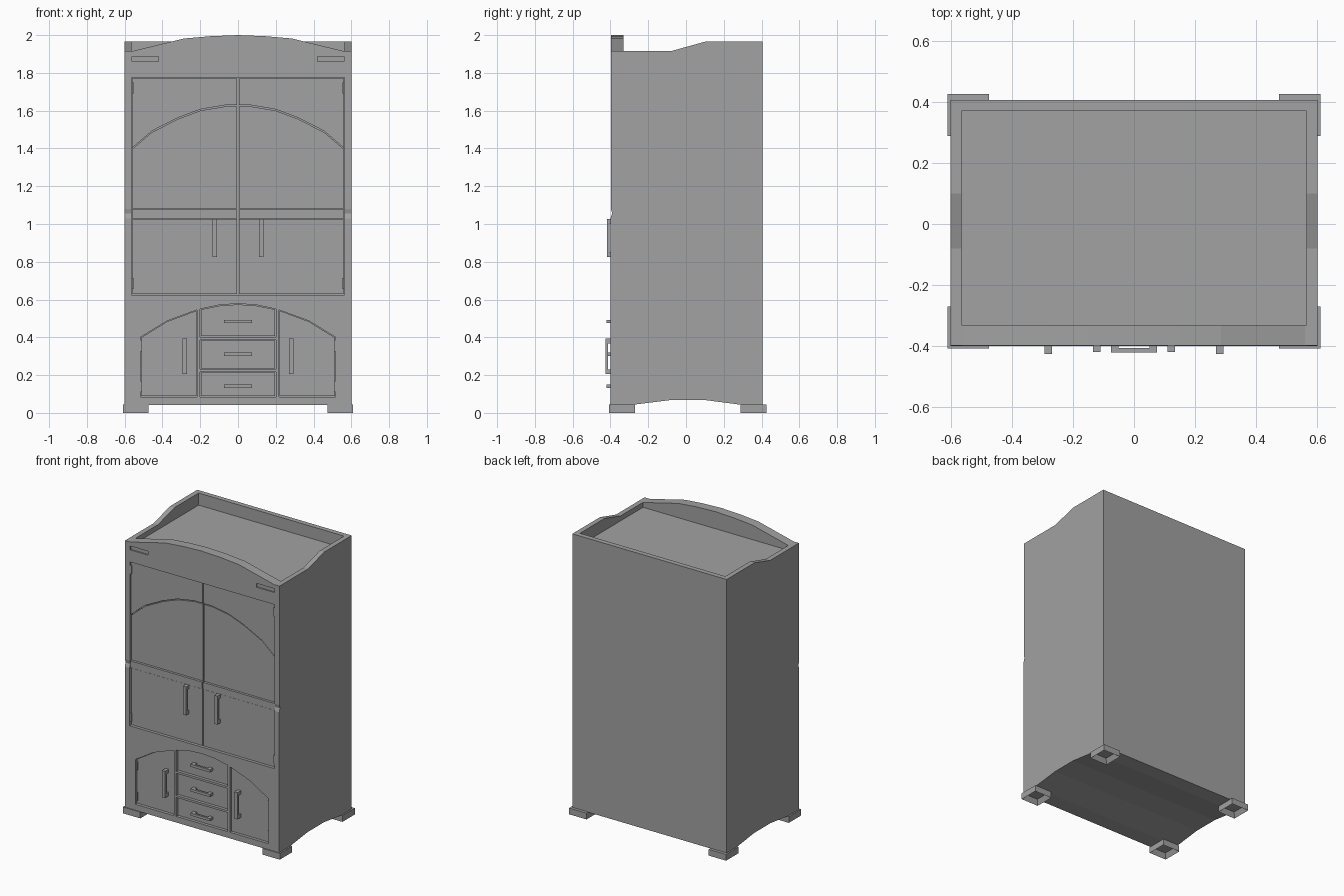
import bpy, bmesh

cube = bpy.data.objects.get("Cube")
if cube:
    bpy.data.objects.remove(cube, do_unlink=True)

grey = bpy.data.materials.new("plain grey")
grey.use_nodes = True
GREY = (0.36, 0.36, 0.36, 1)
grey.diffuse_color = GREY
grey.node_tree.nodes["Principled BSDF"].inputs["Base Color"].default_value = GREY


def finish(name, bm):
    bmesh.ops.recalc_face_normals(bm, faces=bm.faces[:])
    mesh = bpy.data.meshes.new(name)
    bm.to_mesh(mesh)
    bm.free()
    mesh.materials.append(grey)
    obj = bpy.data.objects.new(name, mesh)
    bpy.context.collection.objects.link(obj)
    return obj


def prism(bm, profile, start, end, axis="y"):
    """Extrude a profile: (x, z) along y, or (y, z) along x."""
    def place(p, d):
        return (p[0], d, p[1]) if axis == "y" else (d, p[0], p[1])
    face = bm.faces.new([bm.verts.new(place(p, start)) for p in profile])
    new = bmesh.ops.extrude_face_region(bm, geom=[face])["geom"]
    for v in new:
        if isinstance(v, bmesh.types.BMVert):
            v.co["xyz".index(axis)] = end


def rect(x0, x1, z0, z1):
    return [(x0, z0), (x1, z0), (x1, z1), (x0, z1)]


def flip(profile, side):
    return [(x * side, z) for x, z in profile]


def make(name, profiles, start, end):
    bm = bmesh.new()
    for p in profiles:
        prism(bm, p, start, end)
    return finish(name, bm)


def inset(profile, gap):
    """Pull a convex-ish profile toward its middle by a small gap."""
    xs, zs = [p[0] for p in profile], [p[1] for p in profile]
    cx, cz = (min(xs) + max(xs)) / 2, (min(zs) + max(zs)) / 2
    kx, kz = 1 - 2 * gap / (max(xs) - min(xs)), 1 - 2 * gap / (max(zs) - min(zs))
    return [(cx + (x - cx) * kx, cz + (z - cz) * kz) for x, z in profile]


FRONT, DOOR, NICHE, GAP = -0.4, -0.386, -0.365, 0.004
SIDES = {"right": -1, "left": 1}

# Openings in the front
side_door = [(0.217, 0.085), (0.517, 0.085), (0.517, 0.4), (0.375, 0.487), (0.217, 0.545)]
drawers = {
    "bottom_drawer": rect(-0.2, 0.2, 0.085, 0.217),
    "middle_drawer": rect(-0.2, 0.2, 0.232, 0.387),
    "top_drawer": [(-0.2, 0.402), (0.2, 0.402), (0.2, 0.55), (0.095, 0.572),
                   (0, 0.578), (-0.095, 0.572), (-0.2, 0.55)],
}

# Cabinet body: side profile run across the width
body_profile = [(FRONT, 0.042), (-0.29, 0.042), (-0.08, 0.068), (0.1, 0.068),
                (0.3, 0.042), (0.405, 0.042), (0.405, 1.965), (0.1, 1.965),
                (-0.08, 1.915), (-0.397, 1.915), (-0.397, 1.08), (-0.391, 1.055),
                (FRONT, 1.03)]
bm = bmesh.new()
prism(bm, body_profile, -0.6, 0.6, "x")
body = finish("cabinet_body", bm)

# Cutter: top tray, door openings and slots
bm = bmesh.new()
prism(bm, rect(-0.565, 0.565, 1.88, 2.1), -0.33, 0.37)
prism(bm, rect(-0.563, 0.563, 0.625, 1.775), -0.5, NICHE)
for profile in drawers.values():
    prism(bm, profile, -0.5, NICHE)
for s in SIDES.values():
    prism(bm, flip(side_door, s), -0.5, NICHE)
    prism(bm, flip(rect(0.42, 0.56, 1.86, 1.887), s), -0.5, -0.388)
cutter = finish("opening_cutter", bm)
cutter.hide_render = True
cut = body.modifiers.new("openings", "BOOLEAN")
cut.object, cut.operation, cut.solver = cutter, "DIFFERENCE", "EXACT"
bpy.context.view_layer.objects.active = body
bpy.ops.object.modifier_apply(modifier=cut.name)
bpy.data.objects.remove(cutter, do_unlink=True)

# Arched crown board
half = [(0.56, 1.915), (0.285, 1.982), (0.148, 1.994)]
make("crown_board", [half + [(0, 2.0)] + flip(half[::-1], -1)], -0.397, -0.33)

# Drawer fronts
for name, profile in drawers.items():
    make(name, [inset(profile, GAP)], DOOR, NICHE)


def handle(name, x, z, length, front, upright):
    """Bar on two posts."""
    t, h = 0.012, length / 2
    bm = bmesh.new()

    def block(lo, hi, w, y0, y1):
        box = rect(x - w, x + w, z + lo, z + hi) if upright else \
            rect(x + lo, x + hi, z - w, z + w)
        prism(bm, box, y0, y1)
    w = t if upright else 0.009
    block(-h, h, w, front, front + 0.014)
    block(-h, -h + 0.025, w, front + 0.014, DOOR)
    block(h - 0.025, h, w, front + 0.014, DOOR)
    return finish(name, bm)


for name, z in (("bottom", 0.141), ("middle", 0.311), ("top", 0.484)):
    handle(name + "_drawer_handle", 0, z, 0.15, -0.42, False)

# Doors, arched panels, rails, handles and hinges on both sides
arch = [(0.56, 1.4), (0.455, 1.49), (0.317, 1.56), (0.2, 1.604), (0.07, 1.626), (GAP, 1.626)]
for side, s in SIDES.items():
    make(side + "_small_door", [flip(inset(side_door, GAP), s)], DOOR, NICHE)
    make(side + "_lower_door", [flip(rect(GAP, 0.559, 0.629, 1.026), s)], DOOR, NICHE)
    make(side + "_door_rail", [flip(rect(GAP, 0.561, 1.03, 1.078), s)], -0.392, NICHE)
    panel = [(GAP, 1.082), (0.56, 1.082)] + [(x, z - 0.004) for x, z in arch]
    make(side + "_arched_panel", [flip(panel, s)], DOOR + 0.004, NICHE)
    header = [(GAP, 1.771), (0.56, 1.771)] + [(x, z + 0.003) for x, z in arch]
    make(side + "_upper_door_header", [flip(header, s)], DOOR, NICHE)
    handle(side + "_lower_door_handle", 0.122 * s, 0.926, 0.2, -0.419, True)
    handle(side + "_small_door_handle", 0.281 * s, 0.299, 0.188, -0.426, True)
    hinges = [rect(0.552, 0.562, z, z + 0.06) for z in (0.655, 1.69)]
    hinges += [rect(0.508, 0.516, z, z + 0.06) for z in (0.11, 0.325)]
    make(side + "_hinges", [flip(h, s) for h in hinges], -0.395, DOOR)

# Feet: low blocks hollowed from below
for side, s in SIDES.items():
    for end, y0, y1 in (("front", -0.407, -0.27), ("back", 0.288, 0.426)):
        bm = bmesh.new()
        prism(bm, flip(rect(0.475, 0.61, 0, 0.044), s), y0, y1)
        bmesh.ops.recalc_face_normals(bm, faces=bm.faces[:])
        base = min(bm.faces, key=lambda f: f.calc_center_median().z)
        bmesh.ops.inset_region(bm, faces=[base], thickness=0.025)
        for v in base.verts:
            v.co.z = 0.035
        finish(f"{end}_{side}_foot", bm)
